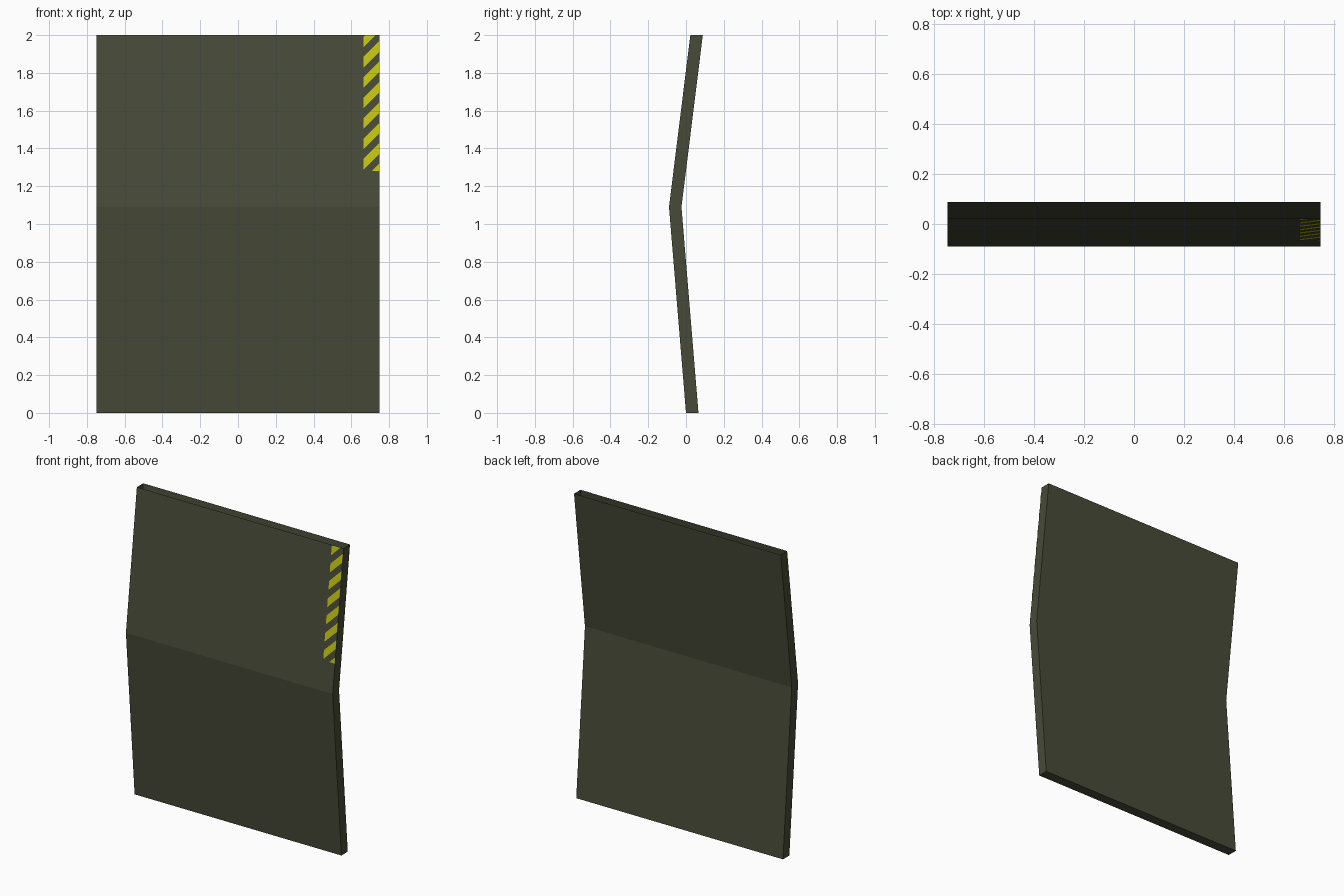
import bpy, bmesh
from mathutils import Vector

if "Cube" in bpy.data.objects:
    bpy.data.objects.remove(bpy.data.objects["Cube"])


def material(name, rgb):
    m = bpy.data.materials.new(name)
    m.diffuse_color = (*rgb, 1)
    m.use_nodes = True
    m.node_tree.nodes["Principled BSDF"].inputs["Base Color"].default_value = m.diffuse_color
    return m


def make_object(name, bm, mat):
    me = bpy.data.meshes.new(name)
    bm.to_mesh(me)
    bm.free()
    me.materials.append(mat)
    ob = bpy.data.objects.new(name, me)
    bpy.context.collection.objects.link(ob)
    return ob


olive = material("dark olive", (0.063, 0.070, 0.040))
yellow = material("hazard yellow", (0.56, 0.56, 0.006))

W, FOLD, TOP = 0.748, 1.09, 2.0
FRONT = [(0.0, 0.0), (-0.09, FOLD), (0.023, TOP)]
THICK = 0.066

# Folded panel: bent side profile extruded across x, open along the top edge
bm = bmesh.new()
profile = FRONT + [(y + THICK, z) for y, z in reversed(FRONT)]
side = bm.faces.new([bm.verts.new((-W, y, z)) for y, z in profile])
ext = bmesh.ops.extrude_face_region(bm, geom=[side], use_keep_orig=True)
bmesh.ops.translate(bm, vec=(2 * W, 0, 0),
                    verts=[g for g in ext["geom"] if isinstance(g, bmesh.types.BMVert)])
bmesh.ops.recalc_face_normals(bm, faces=bm.faces)
top = [f for f in bm.faces if all(v.co.z > TOP - 0.001 for v in f.verts)]
bmesh.ops.delete(bm, geom=top, context='FACES_ONLY')
make_object("folded_panel", bm, olive)

# Hazard stripes: diagonal plates clipped to a strip on the upper front face
X0, Z0, PERIOD, BAND = 0.664, 1.28, 0.108, 0.056


def front_y(z):
    (y1, z1), (y2, z2) = FRONT[1:]
    return y1 + (y2 - y1) * (z - z1) / (z2 - z1) - 0.002


bm = bmesh.new()
rise = W - X0
for k in range(8):
    low = 1.936 - k * PERIOD
    corners = [(X0, low), (W, low + rise), (W, low + rise + BAND), (X0, low + BAND)]
    bm.faces.new([bm.verts.new((x, front_y(z), z)) for x, z in corners])
for z, up in ((TOP, 1), (Z0, -1)):
    bmesh.ops.bisect_plane(bm, geom=bm.verts[:] + bm.edges[:] + bm.faces[:],
                           plane_co=Vector((0, 0, z)), plane_no=Vector((0, 0, up)),
                           clear_outer=True)
make_object("hazard_stripes", bm, yellow)
